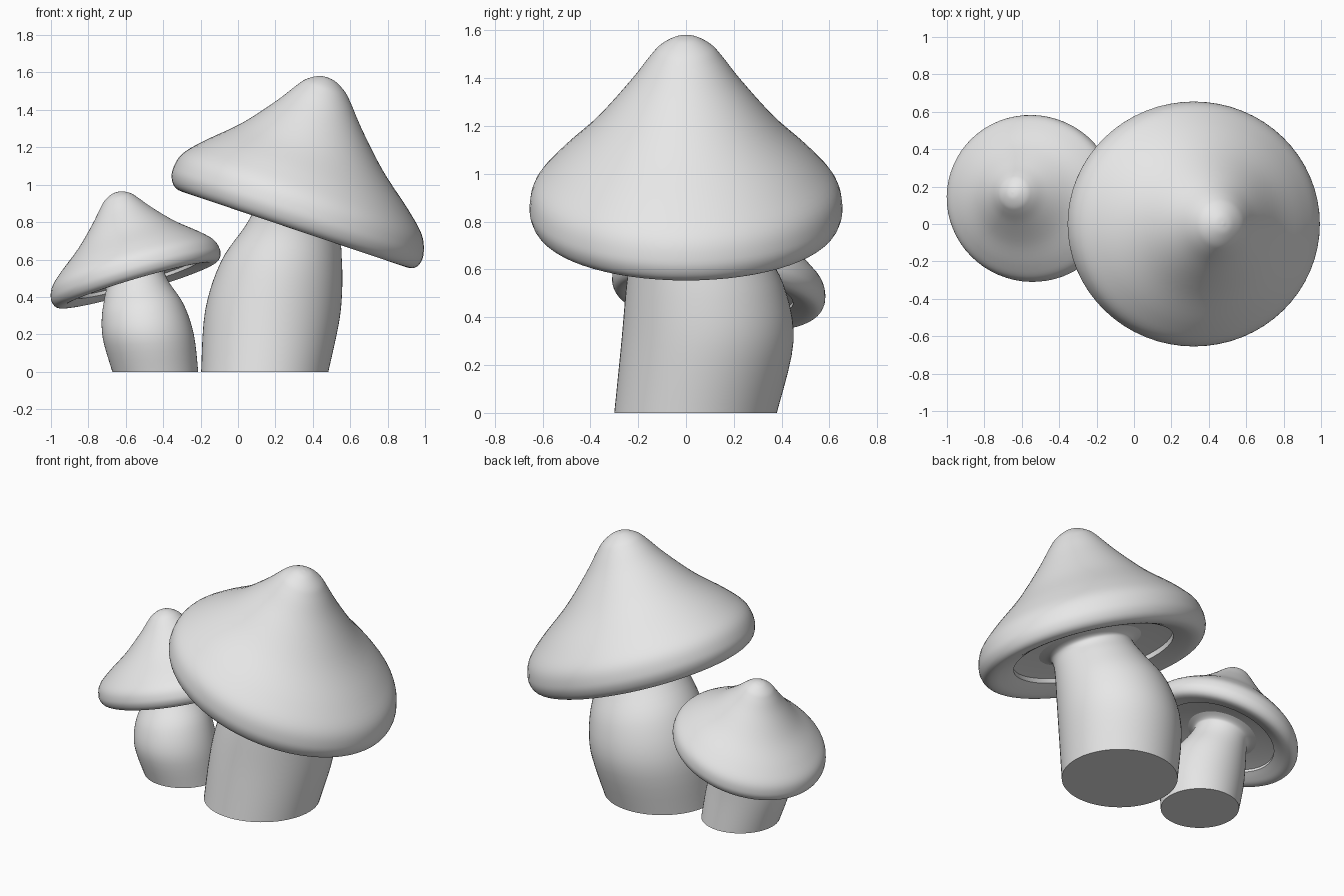
import bpy, bmesh, math
from mathutils import Vector, Matrix

cube = bpy.data.objects.get("Cube")
if cube:
    bpy.data.objects.remove(cube, do_unlink=True)

SEGMENTS = 64
TILT = math.radians(18.6)
CAP_CENTRE = Vector((0, 0, 0.77))

grey = bpy.data.materials.new("plain_grey")
grey.use_nodes = True
grey.diffuse_color = (0.8, 0.8, 0.8, 1)
grey.node_tree.nodes["Principled BSDF"].inputs["Base Color"].default_value = (0.8, 0.8, 0.8, 1)


def smooth_path(points, steps=5):
    """Smooth curve through a list of points of any dimension."""
    pts = [Vector(p) for p in points]
    pts = [pts[0]] + pts + [pts[-1]]
    out = []
    for a, b, c, d in zip(pts, pts[1:], pts[2:], pts[3:]):
        for i in range(steps):
            t = i / steps
            out.append(0.5 * (2 * b + (c - a) * t + (2 * a - 5 * b + 4 * c - d) * t**2
                              + (3 * b - a - 3 * c + d) * t**3))
    return out + [pts[-1]]


def ring(centre, rx, ry, tilt):
    """Ellipse leaning towards +x."""
    turn = Matrix.Rotation(tilt, 3, 'Y')
    angles = [math.tau * i / SEGMENTS for i in range(SEGMENTS)]
    return [centre + turn @ Vector((rx * math.cos(a), ry * math.sin(a), 0)) for a in angles]


def loft(name, rings):
    """Skin a stack of rings and close both ends."""
    bm = bmesh.new()
    loops = [[bm.verts.new(p) for p in r] for r in rings]
    for low, high in zip(loops, loops[1:]):
        for i in range(SEGMENTS):
            j = (i + 1) % SEGMENTS
            bm.faces.new((low[i], low[j], high[j], high[i]))
    bm.faces.new(loops[0])
    bm.faces.new(loops[-1])
    bmesh.ops.recalc_face_normals(bm, faces=bm.faces)
    mesh = bpy.data.meshes.new(name)
    bm.to_mesh(mesh)
    bm.free()
    mesh.materials.append(grey)
    obj = bpy.data.objects.new(name, mesh)
    bpy.context.collection.objects.link(obj)
    bpy.ops.object.select_all(action='DESELECT')
    obj.select_set(True)
    bpy.context.view_layer.objects.active = obj
    bpy.ops.object.shade_smooth_by_angle(angle=math.radians(40))
    return obj


def cap_rings():
    # (radius, height along the leaning axis)
    dome = [(0.004, 0.815), (0.05, 0.806), (0.11, 0.77), (0.155, 0.72), (0.245, 0.605),
            (0.4, 0.435), (0.575, 0.283), (0.675, 0.18), (0.707, 0.09), (0.7, 0.03),
            (0.67, -0.005), (0.62, -0.012), (0.56, 0.005), (0.5, 0.03)]
    gills = [(0.5, 0.06), (0.4, 0.075), (0.2, 0.085)]
    turn = Matrix.Rotation(TILT, 3, 'Y')
    for r, v in smooth_path(dome) + [Vector(p) for p in gills]:
        centre = CAP_CENTRE + turn @ Vector((-0.01 - 0.11 * v, 0, v))
        yield ring(centre, r, r * (0.915 + 0.12 * max(v, 0)), TILT)


def stem_rings():
    # (x, y, z, radius, lean in degrees); the top flares into the gills
    path = [(-0.17, 0.04, 0, 0.34, 0), (-0.13, 0.09, 0.3, 0.36, 4),
            (-0.08, 0.08, 0.53, 0.33, 10), (-0.02, 0.04, 0.7, 0.27, 15),
            (0.006, 0.01, 0.79, 0.245, 18.6), (0.018, 0, 0.825, 0.26, 18.6),
            (0.027, 0, 0.852, 0.33, 18.6)]
    for x, y, z, r, lean in smooth_path(path):
        yield ring(Vector((x, y, z)), r, r, math.radians(lean))


# Each mushroom: location, turn about z, scale
for size, place, turn, scale in (
        ("large", (0.313, 0, 0), 0, (1, 1, 1)),
        ("small", (-0.543, 0.135, 0), 162, (0.675, 0.68, 0.61))):
    for part, rings in (("cap", cap_rings()), ("stem", stem_rings())):
        obj = loft(f"{size}_{part}", list(rings))
        obj.location = place
        obj.rotation_euler.z = math.radians(turn)
        obj.scale = scale
